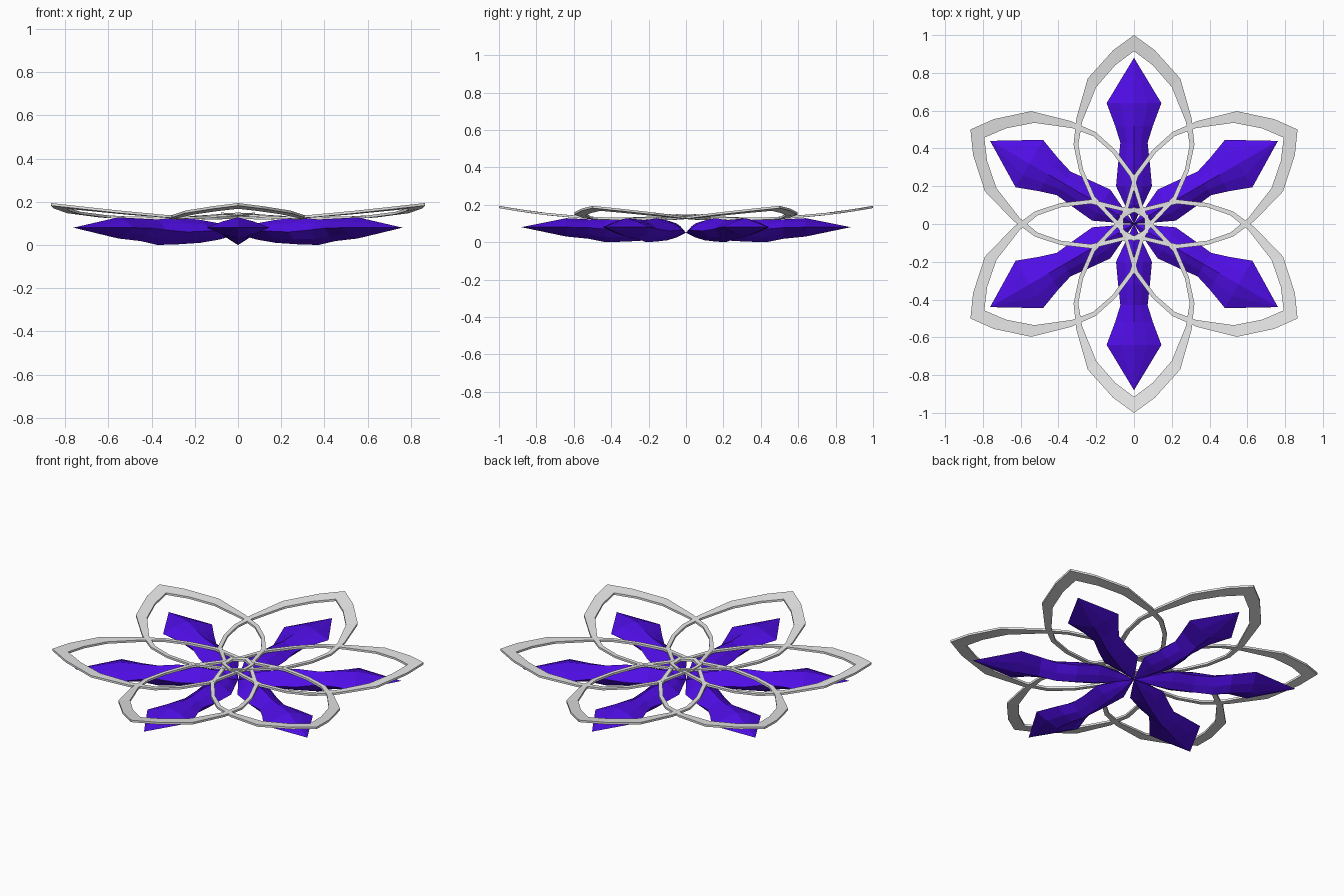
import bpy, bmesh, math

if "Cube" in bpy.data.objects:
    bpy.data.objects.remove(bpy.data.objects["Cube"])


def material(name, rgb):
    m = bpy.data.materials.new(name)
    m.use_nodes = True
    m.diffuse_color = (*rgb, 1)
    bsdf = next(n for n in m.node_tree.nodes if n.type == "BSDF_PRINCIPLED")
    bsdf.inputs["Base Color"].default_value = (*rgb, 1)
    return m


purple = material("violet crystal", (0.08, 0.004, 0.80))
silver = material("pale silver", (0.80, 0.80, 0.80))


def finish(bm, name, mat):
    bmesh.ops.recalc_face_normals(bm, faces=bm.faces)
    mesh = bpy.data.meshes.new(name)
    bm.to_mesh(mesh)
    bm.free()
    mesh.materials.append(mat)
    return mesh


# Faceted crystal along +y: rows of (distance, half width, side z, top z, bottom z)
ROWS = [(0.10, 0.048, 0.060, 0.100, 0.025),
        (0.20, 0.095, 0.065, 0.116, 0.010),
        (0.32, 0.084, 0.060, 0.128, 0.003),
        (0.43, 0.072, 0.070, 0.118, 0.000),
        (0.52, 0.100, 0.078, 0.122, 0.018),
        (0.64, 0.145, 0.080, 0.128, 0.030)]


def crystal_mesh():
    bm = bmesh.new()
    rings = []
    for r, w, side, top, bot in ROWS:
        up, low = side + (top - side) * 0.6, side + (bot - side) * 0.6
        section = [(0, top), (w * 0.5, up), (w, side), (w * 0.5, low),
                   (0, bot), (-w * 0.5, low), (-w, side), (-w * 0.5, up)]
        rings.append([bm.verts.new((x, r, z)) for x, z in section])
    for a, b in zip(rings, rings[1:]):
        for i in range(8):
            j = (i + 1) % 8
            bm.faces.new((a[i], a[j], b[j], b[i]))
    # Pointed ends
    for ring, tip in ((rings[0], (0, 0, 0.05)), (rings[-1], (0, 0.88, 0.08))):
        v = bm.verts.new(tip)
        for i in range(8):
            bm.faces.new((ring[i], ring[(i + 1) % 8], v))
    return finish(bm, "crystal", purple)


# Petal frame: half outlines, wide at the outer tip and narrow at the base
OUTER = [(0, 1.0), (0.11, 0.92), (0.245, 0.77), (0.305, 0.56), (0.32, 0.42),
         (0.29, 0.28), (0.225, 0.13), (0.11, 0.01), (0.06, -0.055), (0, -0.09)]
INNER = [(0, 0.915), (0.10, 0.84), (0.20, 0.725), (0.275, 0.54), (0.295, 0.42),
         (0.27, 0.29), (0.207, 0.145), (0.095, 0.025), (0.05, -0.035), (0, -0.065)]


def mirrored(half):
    return half + [(-x, y) for x, y in half[-2:0:-1]]


def petal_mesh():
    bm = bmesh.new()

    def loop(points, drop):
        # The frame bows upward towards its tip
        return [bm.verts.new((x, y, 0.13 + 0.064 * ((y - 0.3) / 0.7) ** 2 - drop))
                for x, y in points]

    outer, inner = mirrored(OUTER), mirrored(INNER)
    loops = [loop(outer, 0), loop(inner, 0), loop(inner, 0.012), loop(outer, 0.012)]
    n = len(outer)
    for k in range(4):
        a, b = loops[k], loops[(k + 1) % 4]
        for i in range(n):
            j = (i + 1) % n
            bm.faces.new((a[i], a[j], b[j], b[i]))
    return finish(bm, "petal_frame", silver)


# Six crystals and six petal frames around the centre
for mesh in (crystal_mesh(), petal_mesh()):
    for k in range(6):
        obj = bpy.data.objects.new(f"{mesh.name}_{k + 1}", mesh)
        obj.rotation_euler.z = math.radians(60 * k)
        bpy.context.collection.objects.link(obj)
